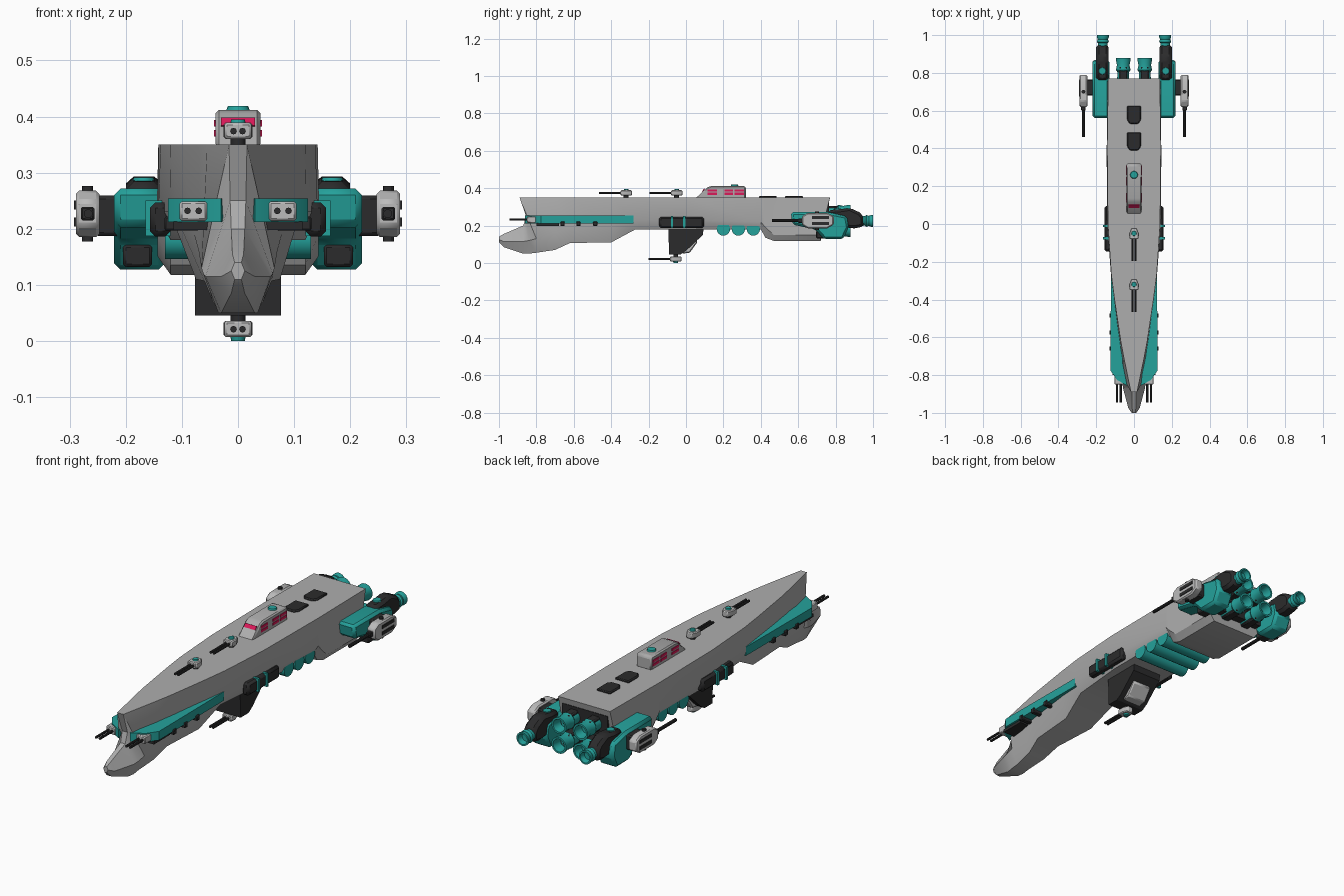
import bpy, bmesh, math
from mathutils import Vector, Matrix

if "Cube" in bpy.data.objects:
    bpy.data.objects.remove(bpy.data.objects["Cube"])


def material(name, rgb):
    m = bpy.data.materials.new(name)
    m.diffuse_color = (*rgb, 1)
    m.use_nodes = True
    m.node_tree.nodes["Principled BSDF"].inputs["Base Color"].default_value = m.diffuse_color
    return m


GRAY = material("hull_gray", (0.42, 0.42, 0.42))
LIGHT = material("turret_gray", (0.50, 0.50, 0.50))
DARK = material("dark_gray", (0.024, 0.024, 0.025))
TEAL = material("teal", (0.018, 0.36, 0.33))
RED = material("window_red", (0.70, 0.010, 0.10))


def finish(name, bm, mat, mirror=False, bevel=0.0, angle=30):
    bmesh.ops.recalc_face_normals(bm, faces=bm.faces)
    me = bpy.data.meshes.new(name)
    bm.to_mesh(me)
    bm.free()
    ob = bpy.data.objects.new(name, me)
    bpy.context.collection.objects.link(ob)
    me.materials.append(mat)
    bpy.ops.object.select_all(action='DESELECT')
    ob.select_set(True)
    bpy.context.view_layer.objects.active = ob
    bpy.ops.object.shade_smooth_by_angle(angle=math.radians(angle))
    if bevel:
        b = ob.modifiers.new("bevel", 'BEVEL')
        b.width = bevel
        b.segments = 1
    if mirror:
        ob.modifiers.new("mirror", 'MIRROR')
    return ob


def prism(name, pts, axis, a, b, mat, mirror=False, bevel=0.0):
    """Extrude a profile: axis x takes (y, z) points, axis z takes (x, y)."""
    bm = bmesh.new()
    co = (lambda p, t: (t, *p)) if axis == 'x' else (lambda p, t: (*p, t))
    lo = [bm.verts.new(co(p, a)) for p in pts]
    hi = [bm.verts.new(co(p, b)) for p in pts]
    bm.faces.new(lo)
    bm.faces.new(hi)
    n = len(pts)
    for i in range(n):
        bm.faces.new((lo[i], lo[(i + 1) % n], hi[(i + 1) % n], hi[i]))
    return finish(name, bm, mat, mirror, bevel)


def box(name, x, y, z, mat, mirror=False, bevel=0.0):
    return prism(name, [(y[0], z[0]), (y[1], z[0]), (y[1], z[1]), (y[0], z[1])],
                 'x', x[0], x[1], mat, mirror, bevel)


def tube(name, p, q, r1, r2, mat, mirror=False, seg=16):
    bm = bmesh.new()
    p, q = Vector(p), Vector(q)
    rot = (q - p).to_track_quat('Z', 'Y').to_matrix().to_4x4()
    bmesh.ops.create_cone(bm, cap_ends=True, segments=seg, radius1=r1, radius2=r2,
                          depth=(q - p).length, matrix=Matrix.Translation((p + q) / 2) @ rot)
    return finish(name, bm, mat, mirror)


def lathe(name, prof, x, z, mat, mirror=True, seg=20):
    """Revolve (y, radius) points about an axis along y."""
    bm = bmesh.new()
    rings = [[bm.verts.new((x + r * math.cos(t), y, z + r * math.sin(t)))
              for t in (2 * math.pi * k / seg for k in range(seg))] for y, r in prof]
    for a, b in zip(rings, rings[1:]):
        for k in range(seg):
            bm.faces.new((a[k], a[(k + 1) % seg], b[(k + 1) % seg], b[k]))
    bm.faces.new(rings[0])
    bm.faces.new(rings[-1])
    return finish(name, bm, mat, mirror)


# Main hull: y, top y, top half width / z, middle half width / z, bottom half width / z
RINGS = [
    (-1.0, -1.0, .006, .14, .012, .125, .006, .11),
    (-.975, -.975, .010, .155, .03, .115, .012, .085),
    (-.87, -.87, .012, .20, .058, .115, .03, .050),
    (-.84, -.855, .014, .25, .062, .12, .035, .050),
    (-.80, -.89, .016, .35, .065, .13, .035, .055),
    (-.70, -.70, .055, .35, .07, .16, .045, .070),
    (-.62, -.62, .070, .35, .078, .19, .06, .107),
    (-.40, -.40, .103, .35, .105, .21, .075, .11),
    (-.27, -.27, .120, .35, .122, .23, .095, .18),
    (0, 0, .138, .35, .142, .23, .12, .18),
    (.40, .40, .142, .35, .145, .22, .12, .18),
    (.425, .425, .142, .35, .144, .19, .12, .135),
    (.47, .47, .141, .35, .143, .15, .12, .118),
    (.72, .77, .137, .35, .143, .15, .12, .118),
]
bm = bmesh.new()
loops = []
for y, yt, wt, zt, wm, zm, wb, zb in RINGS:
    half = [(wt, yt, zt), (wm, y, zm), (wb, y, zb)]
    ring = half + [(-x, yy, z) for x, yy, z in reversed(half)]
    loops.append([bm.verts.new(c) for c in ring])
for a, b in zip(loops, loops[1:]):
    for k in range(6):
        bm.faces.new((a[k], a[(k + 1) % 6], b[(k + 1) % 6], b[k]))
bm.faces.new(loops[0])
bm.faces.new(loops[-1])
finish("main_hull", bm, GRAY)

# Bow side wedges with twin guns and small underside blocks
prism("bow_wedge", [(.06, -.28), (.122, -.28), (.125, -.775), (.09, -.825), (.03, -.86), (.02, -.8)],
      'z', .212, .254, TEAL, True)
for y in (-.66, -.575, -.485):
    box("wedge_block", (.05, .131), (y - .011, y + .011), (.197, .222), DARK, True, .003)
box("wedge_rail", (.05, .115), (-.80, -.68), (.198, .213), DARK, True)
box("bow_gun_mount", (.055, .104), (-.85, -.79), (.214, .249), LIGHT, True, .004)
for x in (.07, .09):
    tube("bow_gun_barrel", (x, -.945, .232), (x, -.82, .232), .006, .006, DARK, True, 8)


# Twin-gun turrets, dorsal and ventral (s flips up/down)
def turret(y, z, s):
    tube("turret_base", (0, y, z - s * .026), (0, y, z), .013, .013, DARK)
    prism("turret_body", [(-.024, y - .03), (.024, y - .03), (.026, y), (.014, y + .03),
                          (-.014, y + .03), (-.026, y)], 'z', z - .014, z + .015, LIGHT, False, .004)
    tube("turret_cap", (0, y, z + s * .012), (0, y, z + s * .021), .014, .012, TEAL)
    for x in (-.008, .008):
        tube("turret_barrel", (x, y - .145, z), (x, y - .02, z), .006, .006, DARK, False, 8)


turret(-.05, .374, 1)
turret(-.32, .374, 1)
turret(-.055, .021, -1)

# Bridge tower with windows
prism("bridge_tower", [(.05, .345), (.32, .345), (.32, .405), (.31, .412), (.135, .412), (.115, .405)],
      'x', -.04, .04, GRAY, False, .006)
for y0, y1 in ((.115, .165), (.205, .25), (.26, .31)):
    for z0, z1 in ((.364, .376), (.382, .394)):
        box("side_window", (.038, .0425), (y0, y1), (z0, z1), RED, True)
prism("front_window", [(.085, .384), (.098, .398), (.102, .396), (.089, .382)], 'x', -.03, .03, RED)
tube("bridge_dome", (0, .26, .408), (0, .26, .419), .022, .018, TEAL)

# Deck hatches
for y in (.39, .53):
    prism("deck_hatch", [(-.036, y + .095), (.036, y + .095), (.036, y + .02), (.022, y),
                         (-.022, y), (-.036, y + .02)], 'z', .34, .359, DARK, False, .004)

# Side equipment pods with straps
box("side_pod", (.12, .157), (-.145, .095), (.186, .247), DARK, True, .01)
for y in (-.075, -.01):
    box("pod_strap", (.12, .165), (y - .006, y + .006), (.187, .25), TEAL, True)

# Ventral keel block and its rear housing
prism("keel_block", [(-.095, .19), (.095, .19), (.09, .15), (.0, .065), (-.03, .045), (-.09, .045)],
      'x', -.077, .077, DARK)
prism("keel_housing", [(-.02, .10), (.055, .135), (.06, .11), (.02, .055), (-.02, .05)],
      'x', -.05, .05, LIGHT, False, .005)

# Cross tanks under the hull
for y in (.2, .28, .36):
    tube("cross_tank", (-.13, y, .182), (.13, y, .182), .036, .036, TEAL)

# Engine nacelles
prism("nacelle", [(.56, .272), (.76, .272), (.86, .25), (.87, .19), (.84, .127), (.74, .127),
                  (.69, .18), (.57, .205)], 'x', .13, .221, TEAL, True, .012)
box("nacelle_intake", (.153, .205), (.695, .76), (.132, .172), DARK, True, .005)
prism("nacelle_cowl", [(.76, .20), (.76, .283), (.82, .287), (.875, .295), (.93, .27), (.95, .245),
                       (.95, .195), (.90, .185)], 'x', .135, .2, DARK, True, .014)
tube("cowl_cap", (.168, .81, .275), (.168, .81, .291), .022, .018, TEAL, True)


# Engine nozzles with hollow bells
def nozzle(name, x, z, y0, y1, r):
    d = y1 - y0
    lathe(name, [(y0, r * .85), (y1 - d * .42, r * .8), (y1 - d * .36, r), (y1 - d * .22, r * .85),
                 (y1 - .01, r), (y1, r), (y1, r * .78), (y1 - d * .25, r * .6)], x, z, TEAL)


nozzle("outer_nozzle", .165, .225, .90, 1.0, .032)
for z in (.272, .178):
    nozzle("inner_nozzle", .057, z, .70, .88, .039)
    box("nozzle_band", (.035, .079), (.72, .835), (z - .034, z + .034), DARK, True, .006)
box("engine_bulkhead", (-.12, .12), (.70, .765), (.16, .32), DARK)

# Outer gun pods
box("gun_arm", (.2, .255), (.68, .765), (.187, .259), DARK, True, .006)
prism("gun_pod", [(.62, .205), (.65, .185), (.755, .185), (.79, .205), (.79, .25), (.755, .268),
                  (.65, .268), (.62, .25)], 'x', .247, .289, LIGHT, True, .006)
tube("gun_pivot", (.268, .70, .177), (.268, .70, .276), .010, .010, DARK, True, 12)
for z in (.212, .242):
    box("pod_slot", (.28, .292), (.675, .765), (z - .008, z + .008), DARK, True)
box("gun_collar", (.256, .28), (.60, .64), (.215, .239), DARK, True, .003)
tube("gun_barrel", (.267, .46, .227), (.267, .63, .227), .008, .008, DARK, True, 10)
